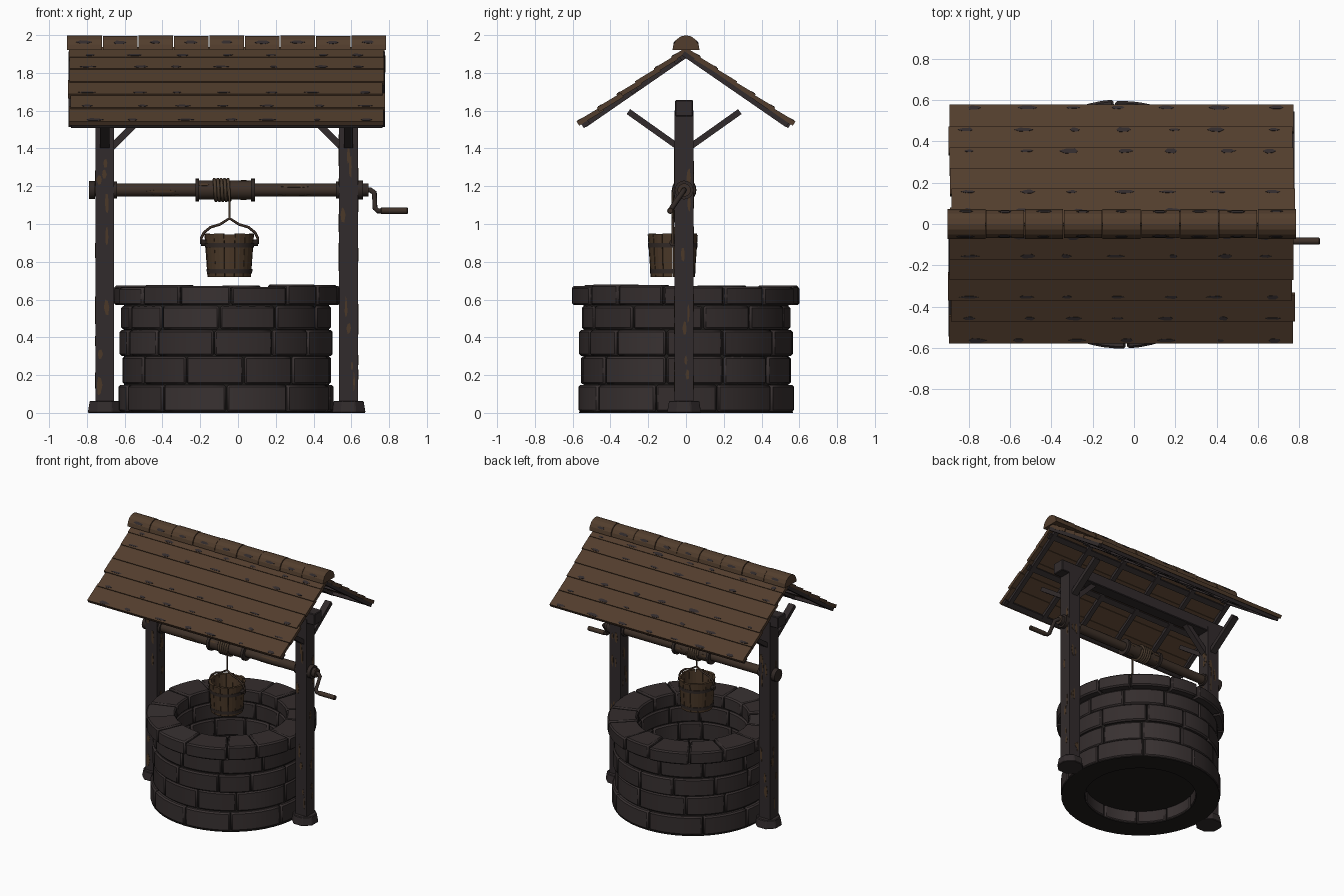
import bpy, bmesh, math, random
from math import pi, cos, sin
from mathutils import Matrix, Vector

random.seed(4)
if "Cube" in bpy.data.objects:
    bpy.data.objects.remove(bpy.data.objects["Cube"])

CX, FY = -0.06, -0.01          # centre of the well and frame
T, R = Matrix.Translation, Matrix.Rotation


def material(name, rgb):
    m = bpy.data.materials.new(name)
    m.use_nodes = True
    m.diffuse_color = (*rgb, 1)
    b = m.node_tree.nodes["Principled BSDF"]
    b.inputs["Base Color"].default_value = (*rgb, 1)
    b.inputs["Roughness"].default_value = 0.9
    return m


STONE = material("stone", (0.034, 0.026, 0.026))
STONE2 = material("pale stone", (0.040, 0.031, 0.031))
MORTAR = material("dark mortar", (0.014, 0.012, 0.011))
ROOF = material("roof wood", (0.084, 0.047, 0.026))
POST = material("weathered wood", (0.031, 0.024, 0.025))
BARE = material("bare wood", (0.070, 0.040, 0.021))
WORN = material("worn wood", (0.047, 0.030, 0.021))
IRON = material("rusty iron", (0.031, 0.022, 0.019))
ROPE = material("rope", (0.065, 0.042, 0.026))


def finish(name, bm, mats, bevel=0, smooth=False):
    me = bpy.data.meshes.new(name)
    bmesh.ops.recalc_face_normals(bm, faces=bm.faces)
    bm.to_mesh(me)
    bm.free()
    ob = bpy.data.objects.new(name, me)
    bpy.context.collection.objects.link(ob)
    for m in mats:
        me.materials.append(m)
    if bevel:
        mod = ob.modifiers.new("Bevel", "BEVEL")
        mod.width, mod.segments = bevel, 1
        mod.limit_method, mod.angle_limit = "ANGLE", 0.6
    if smooth:
        bpy.ops.object.select_all(action="DESELECT")
        ob.select_set(True)
        bpy.context.view_layer.objects.active = ob
        bpy.ops.object.shade_smooth_by_angle(angle=0.6)


def box(bm, mat, size):
    bmesh.ops.create_cube(bm, size=1, matrix=mat @ Matrix.Diagonal((*size, 1)))


def beam(bm, p, q, w, h):
    p, q = Vector(p), Vector(q)
    rot = (q - p).to_track_quat("Z", "Y").to_matrix().to_4x4()
    box(bm, T((p + q) / 2) @ rot, (w, h, (q - p).length))


def rod(bm, x0, x1, r, n=16, y=FY, z=1.18):
    bmesh.ops.create_cone(bm, cap_ends=True, segments=n, radius1=r, radius2=r, depth=x1 - x0,
                          matrix=T(((x0 + x1) / 2, y, z)) @ R(pi / 2, 4, "Y"))


def tube(name, pts, r, mat):
    cu = bpy.data.curves.new(name, "CURVE")
    cu.dimensions, cu.bevel_depth, cu.bevel_resolution, cu.use_fill_caps = "3D", r, 2, True
    sp = cu.splines.new("POLY")
    sp.points.add(len(pts) - 1)
    for p, co in zip(sp.points, pts):
        p.co = (*co, 1)
    cu.materials.append(mat)
    ob = bpy.data.objects.new(name, cu)
    bpy.context.collection.objects.link(ob)


def arc_block(bm, c, r0, r1, z0, z1, a0, a1, flare=0, n=3, mi=0):
    """Curved block between two radii; flare widens the top."""
    rings = []
    for i in range(n + 1):
        a = a0 + (a1 - a0) * i / n
        rings.append([bm.verts.new((c[0] + r * cos(a), c[1] + r * sin(a), z))
                      for r, z in ((r0, z0), (r1, z0), (r1 + flare, z1), (r0 + flare, z1))])
    faces = [bm.faces.new(rings[0]), bm.faces.new(rings[-1][::-1])]
    for a, b in zip(rings, rings[1:]):
        faces += [bm.faces.new((a[k], a[(k + 1) % 4], b[(k + 1) % 4], b[k])) for k in range(4)]
    for f in faces:
        f.material_index = mi


def patch(bm, mat, w, h, mi=1):
    """Thin ragged flake of a second colour lying in the local xy plane."""
    pts = [(cos(a) * w * random.uniform(.6, 1), sin(a) * h * random.uniform(.6, 1), 0)
           for a in [k * pi / 3 for k in range(6)]]
    f = bm.faces.new([bm.verts.new(mat @ Vector(p)) for p in pts])
    top = bmesh.ops.extrude_face_region(bm, geom=[f])["geom"]
    up = mat.to_3x3() @ Vector((0, 0, 0.002))
    for g in top:
        if isinstance(g, bmesh.types.BMVert):
            g.co += up
            for face in g.link_faces:
                face.material_index = mi


# Stone courses and rim
bm = bmesh.new()
courses = [(.006, .148, .57, 10, -1.53), (.152, .298, .556, 11, -1.4), (.302, .438, .564, 12, -1.7),
           (.442, .566, .556, 11, -1.62), (.57, .672, .6, 14, -1.5)]
for z0, z1, r, n, start in courses:
    rim = z0 > .5
    cuts = [start + (k + random.uniform(-.13, .13)) * 2 * pi / n for k in range(n)]
    cuts.append(cuts[0] + 2 * pi)
    for a, b in zip(cuts, cuts[1:]):
        lift = random.uniform(-.008, .008) if rim else 0
        arc_block(bm, (CX, 0), .395, r + random.uniform(-.005, .004),
                  z0, z1 + lift, a + .006, b - .006, n=5, mi=int(random.random() < .3))
finish("stone_blocks", bm, [STONE, STONE2], .01, True)

bm = bmesh.new()
arc_block(bm, (CX, 0), .41, .543, .004, .65, 0, 2 * pi, n=48)
arc_block(bm, (CX, 0), .398, .566, 0, .007, 0, 2 * pi, n=48)
bmesh.ops.create_cone(bm, cap_ends=True, segments=48, radius1=.42, radius2=.42, depth=.02,
                      matrix=T((CX, 0, .11)))
finish("mortar_core_and_floor", bm, [MORTAR])

# Posts with feet, braces and top beam
for side, label in ((-1, "right"), (1, "left")):
    x = CX + side * .645
    bm = bmesh.new()
    box(bm, T((x, FY, .8)), (.098, .1, 1.6))
    for k in range(4):
        for j in range(8):
            m = T((x, FY, 0)) @ R(k * pi / 2, 4, "Z") @ T((random.uniform(-.03, .03), -.0505,
                  random.uniform(.12, 1.45))) @ R(pi / 2, 4, "X")
            patch(bm, m, random.uniform(.007, .018), random.uniform(.03, .07))
    finish(label + "_post", bm, [POST, BARE])

    bm = bmesh.new()
    bmesh.ops.create_cone(bm, cap_ends=True, segments=8, radius1=.098, radius2=.086, depth=.064,
                          matrix=T((x, FY, .032)) @ R(pi / 8, 4, "Z"))
    finish(label + "_foot", bm, [POST], .005)

    bm = bmesh.new()
    for s in (-1, 1):
        beam(bm, (x, FY + s * .02, 1.4), (x, FY + s * .295, 1.595), .05, .032)
    beam(bm, (x - side * .03, FY, 1.40), (x - side * .22, FY, 1.59), .045, .036)
    finish(label + "_braces", bm, [POST])
bm = bmesh.new()
box(bm, T((CX, FY, 1.613)), (1.52, .094, .088))
finish("top_beam", bm, [POST], .005)

# Roof: lapped planks on rafters and battens, mirrored about the ridge
edges = [0, .1, .21, .33, .45, .575, .705]
for turn, label in ((0, "back"), (pi, "front")):
    slope = T((CX, 0, 1.943)) @ R(turn, 4, "Z") @ R(-math.radians(34.6), 4, "X")
    bm = bmesh.new()
    for i, (a, b) in enumerate(zip(edges, edges[1:])):
        a = max(a - .025, 0)
        shift = random.uniform(-.008, .008)
        m = slope @ T((shift, (a + b) / 2, -.018)) @ R(.06, 4, "X")
        box(bm, m, (1.665, b - a, .026))
        if i != 2:
            for k in range(7):
                px = -.72 + .24 * k + random.uniform(-.03, .03)
                patch(bm, m @ T((px, (b - a) * .5 - .018, .0131)),
                      random.uniform(.025, .06), random.uniform(.008, .017))
    finish(label + "_roof_planks", bm, [ROOF, POST])
    bm = bmesh.new()
    for k in range(6):
        box(bm, slope @ T((-.78 + .32 * k, .345, -.041)), (.035, .67, .026))
    for s in (.08, .36):
        box(bm, slope @ T((0, s, -.038)), (1.63, .04, .02))
    box(bm, slope @ T((0, .672, -.036)), (1.65, .04, .03))
    finish(label + "_rafters", bm, [POST])

# Ridge caps: half-round pieces in a row
bm = bmesh.new()
BASE = 1.922
for k in range(9):
    w = .188
    x0 = -.904 + k * w
    r = .077 - .003 * (k % 2)
    ends = [[bm.verts.new((x, .93 * r * cos(i * pi / 8), BASE + r * sin(i * pi / 8)))
             for i in range(9)] for x in (x0, x0 + w - .004)]
    bm.faces.new(ends[0])
    bm.faces.new(ends[1][::-1])
    for i in range(9):
        j = (i + 1) % 9
        bm.faces.new((ends[0][i], ends[0][j], ends[1][j], ends[1][i]))
    for s in (-1, 1):
        m = T((x0 + .09, 0, BASE)) @ R(s * pi * 5 / 16, 4, "X") @ T((0, 0, r * .955))
        patch(bm, m, random.uniform(.03, .055), .013)
finish("ridge_caps", bm, [ROOF, POST])

# Windlass
bm = bmesh.new()
rod(bm, -.78, .69, .034)
rod(bm, -.22, .085, .05)
for k in range(16):
    a = k * 2 * pi / 8
    m = T((random.choice((-.4, -.18, .03, .3)), FY, 1.18)) @ R(a + pi / 16, 4, "X")
    drum = -.3 < m.translation.x < .1
    patch(bm, m @ T((0, 0, .0495 if drum else .0335)), .035 if drum else .09, .009)
finish("axle_and_drum", bm, [WORN, BARE], 0, True)
bm = bmesh.new()
for x0, x1, r in ((-.79, -.757, .048), (-.656, -.64, .045), (.52, .535, .045), (.632, .662, .05),
                  (.662, .685, .035), (-.226, -.206, .062), (.07, .09, .062)):
    rod(bm, x0, x1, r)
finish("axle_collars", bm, [IRON], 0, True)
tube("crank_arm", [(.66, FY, 1.18), (.70, FY, 1.18), (.722, -.02, 1.165), (.725, -.075, 1.085),
                   (.74, -.083, 1.07), (.78, -.083, 1.07)], .014, IRON)
bm = bmesh.new()
rod(bm, .755, .9, .017, 12, -.083, 1.07)
finish("crank_handle", bm, [WORN], .004, True)

# Rope wound on the drum, then hanging to the bucket
BX, BY = -.045, -.07
coil = [(-.13 + .09 * t / 100, FY + .056 * cos(t * pi / 10), 1.18 + .056 * sin(t * pi / 10))
        for t in range(101)]
tube("rope_coil", coil, .009, ROPE)
tube("hanging_rope", [(BX, BY, 1.18), (BX, BY, 1.02)], .006, ROPE)

# Bucket: flared staves, hoops, floor and bail
bm = bmesh.new()
for k in range(14):
    a = k * 2 * pi / 14
    arc_block(bm, (BX, BY), .097, .115 + random.uniform(-.002, .002), .72,
              .945 + random.uniform(-.006, .006), a + .01, a + 2 * pi / 14 - .01, flare=.016, n=2)
bmesh.ops.create_cone(bm, cap_ends=True, segments=28, radius1=.103, radius2=.103, depth=.015,
                      matrix=T((BX, BY, .745)))
finish("bucket_staves", bm, [BARE])
bm = bmesh.new()
for z, r in ((.737, .12), (.875, .13)):
    arc_block(bm, (BX, BY), r - .012, r, z, z + .024, 0, 2 * pi, flare=.001, n=28)
for s in (-1, 1):
    rod(bm, BX + s * .137 - .015, BX + s * .137 + .015, .018, 10, BY, .9)
finish("bucket_hoops", bm, [IRON], 0, True)
bail = [(-.148, .895), (-.15, .925), (-.135, .955), (-.10, .983), (-.05, .998), (0, 1.03)]
bail += [(-x, z) for x, z in reversed(bail[:-1])]
tube("bucket_bail", [(BX + x, BY, z) for x, z in bail], .007, WORN)
